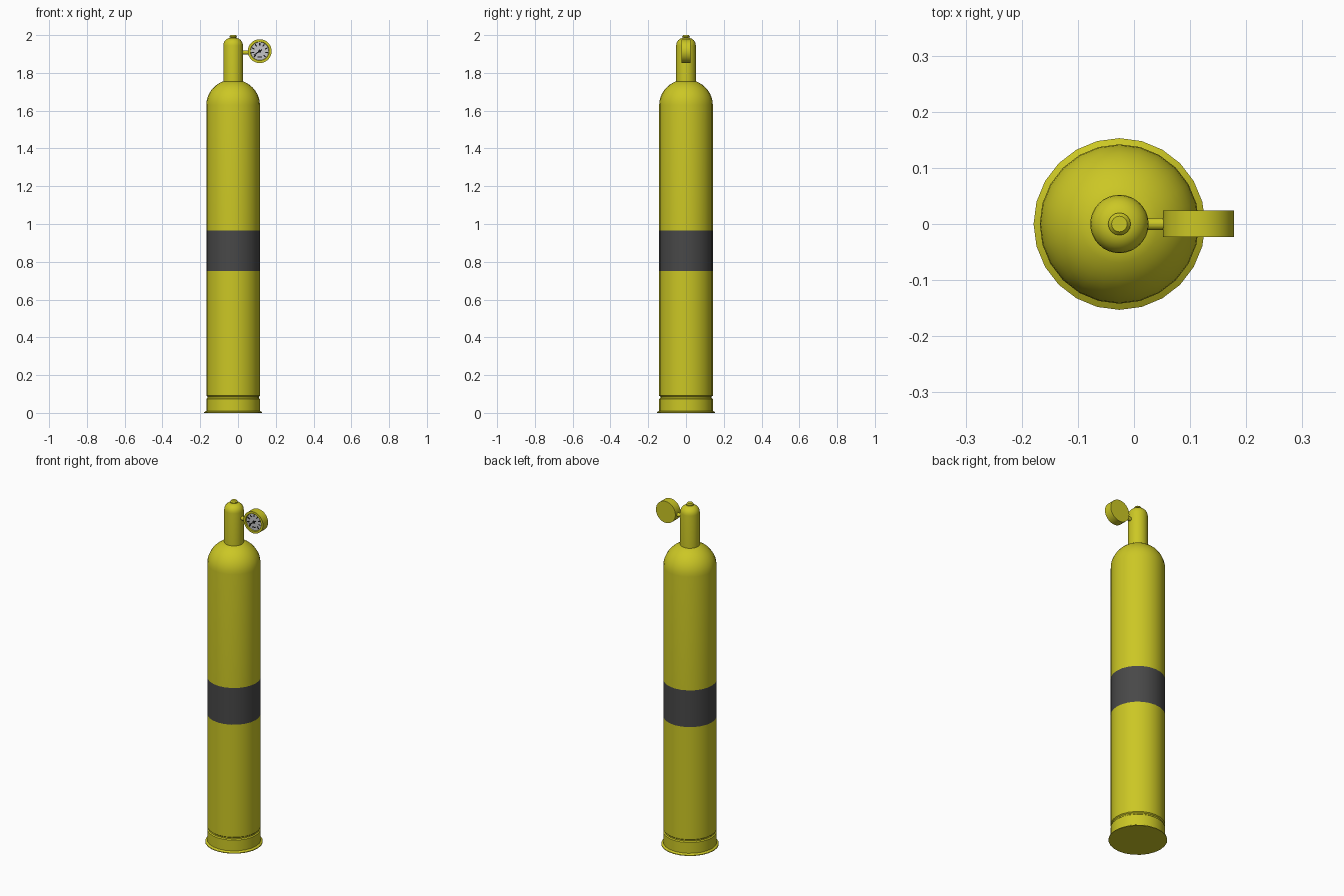
import bpy, bmesh, math
from mathutils import Matrix, Vector

if "Cube" in bpy.data.objects:
    bpy.data.objects.remove(bpy.data.objects["Cube"])


def material(name, rgb):
    m = bpy.data.materials.new(name)
    m.use_nodes = True
    m.diffuse_color = (*rgb, 1)
    m.node_tree.nodes["Principled BSDF"].inputs["Base Color"].default_value = (*rgb, 1)
    return m


YELLOW = material("cylinder yellow", (0.60, 0.57, 0.018))
DARK = material("band dark grey", (0.065, 0.065, 0.065))
LIGHT = material("dial light grey", (0.55, 0.55, 0.57))
BLACK = material("marking black", (0.008, 0.008, 0.008))

AXIS_X = -0.026
GAUGE = Vector((0.115, 0.0, 1.915))


def finish(bm, name, mats, angle=35):
    bmesh.ops.recalc_face_normals(bm, faces=bm.faces)
    me = bpy.data.meshes.new(name)
    bm.to_mesh(me)
    bm.free()
    ob = bpy.data.objects.new(name, me)
    bpy.context.collection.objects.link(ob)
    for m in mats:
        me.materials.append(m)
    bpy.ops.object.select_all(action='DESELECT')
    ob.select_set(True)
    bpy.context.view_layer.objects.active = ob
    bpy.ops.object.shade_smooth_by_angle(angle=math.radians(angle))
    return ob


def lathe(name, profile, sides, matrix, mats=(YELLOW,), rule=None):
    """Turn (radius, height) points about z, cap both ends, then place the part."""
    bm = bmesh.new()
    rings = []
    for r, h in profile:
        rings.append([bm.verts.new((r * math.cos(a), r * math.sin(a), h))
                      for a in (2 * math.pi * i / sides for i in range(sides))])
    for lo, hi in zip(rings, rings[1:]):
        for i in range(sides):
            j = (i + 1) % sides
            bm.faces.new((lo[i], lo[j], hi[j], hi[i]))
    bm.faces.new(rings[0][::-1])
    bm.faces.new(rings[-1])
    if rule:
        for f in bm.faces:
            f.material_index = rule(f.calc_center_median())
    bm.transform(matrix)
    return finish(bm, name, mats)


def arc(r0, r1, z0, height, steps, end):
    """Quarter-ellipse points from radius r0 + r1 inwards."""
    return [(r0 + r1 * math.cos(t), z0 + height * math.sin(t))
            for t in (end * i / steps for i in range(steps + 1))]


upright = Matrix.Translation((AXIS_X, 0, 0))
facing_front = Matrix.Translation(GAUGE) @ Matrix.Rotation(math.pi / 2, 4, 'X')

# Tank: flared foot, groove, straight wall with dark band, domed shoulder
R = 0.142
tank = [(0.153, 0), (0.153, 0.004), (R, 0.011), (R, 0.074), (0.136, 0.079),
        (0.136, 0.086), (R, 0.091), (R, 0.75), (R, 0.965)]
tank += arc(0, R, 1.63, 0.135, 8, math.acos(0.05 / R))
lathe("tank_body", tank, 24, upright, (YELLOW, DARK),
      lambda c: 1 if 0.75 < c.z < 0.965 else 0)

# Valve neck with rounded top
neck = [(0.052, 1.745)] + arc(0.014, 0.038, 1.945, 0.04, 6, math.pi / 2)
lathe("valve_neck", neck, 32, upright)

# Small cap on the valve
lathe("valve_cap", [(0.013, 1.98), (0.014, 1.986), (0.020, 1.988),
                    (0.020, 1.993), (0.014, 2.0)], 16, upright)

# Stem joining valve and gauge
lathe("gauge_stem", [(0.011, 0.0), (0.011, 0.06)], 16,
      Matrix.Translation((0.012, 0, 1.908)) @ Matrix.Rotation(math.pi / 2, 4, 'Y'))

# Gauge case with a raised rim around a sunken dial
lathe("gauge_case", [(0.063, -0.024), (0.063, 0.023), (0.050, 0.023), (0.048, 0.016)],
      32, facing_front, (YELLOW, LIGHT), lambda c: 1 if abs(c.z - 0.016) < 1e-4 else 0)


# Dial markings: thin plates lying on the dial
def plate(bm, centre, length, width, angle):
    m = (Matrix.Translation((centre[0], centre[1], 0.0165))
         @ Matrix.Rotation(angle, 4, 'Z') @ Matrix.Diagonal((length, width, 0.002, 1)))
    bmesh.ops.create_cube(bm, size=1, matrix=m)


bm = bmesh.new()
for i in range(9):
    a = math.radians(225 - 270 * i / 8)
    plate(bm, (0.037 * math.cos(a), 0.037 * math.sin(a)), 0.014, 0.006, a)
plate(bm, (0, -0.030), 0.022, 0.005, 0)
bm.transform(facing_front)
finish(bm, "dial_ticks", [BLACK])

# Needle pointing to the lower left, with hub
bm = bmesh.new()
a = math.radians(215)
plate(bm, (0.011 * math.cos(a), 0.011 * math.sin(a)), 0.052, 0.006, a)
bm.transform(facing_front)
finish(bm, "dial_needle", [BLACK])
lathe("needle_hub", [(0.008, 0.0155), (0.008, 0.019)], 16, facing_front, (BLACK,))
